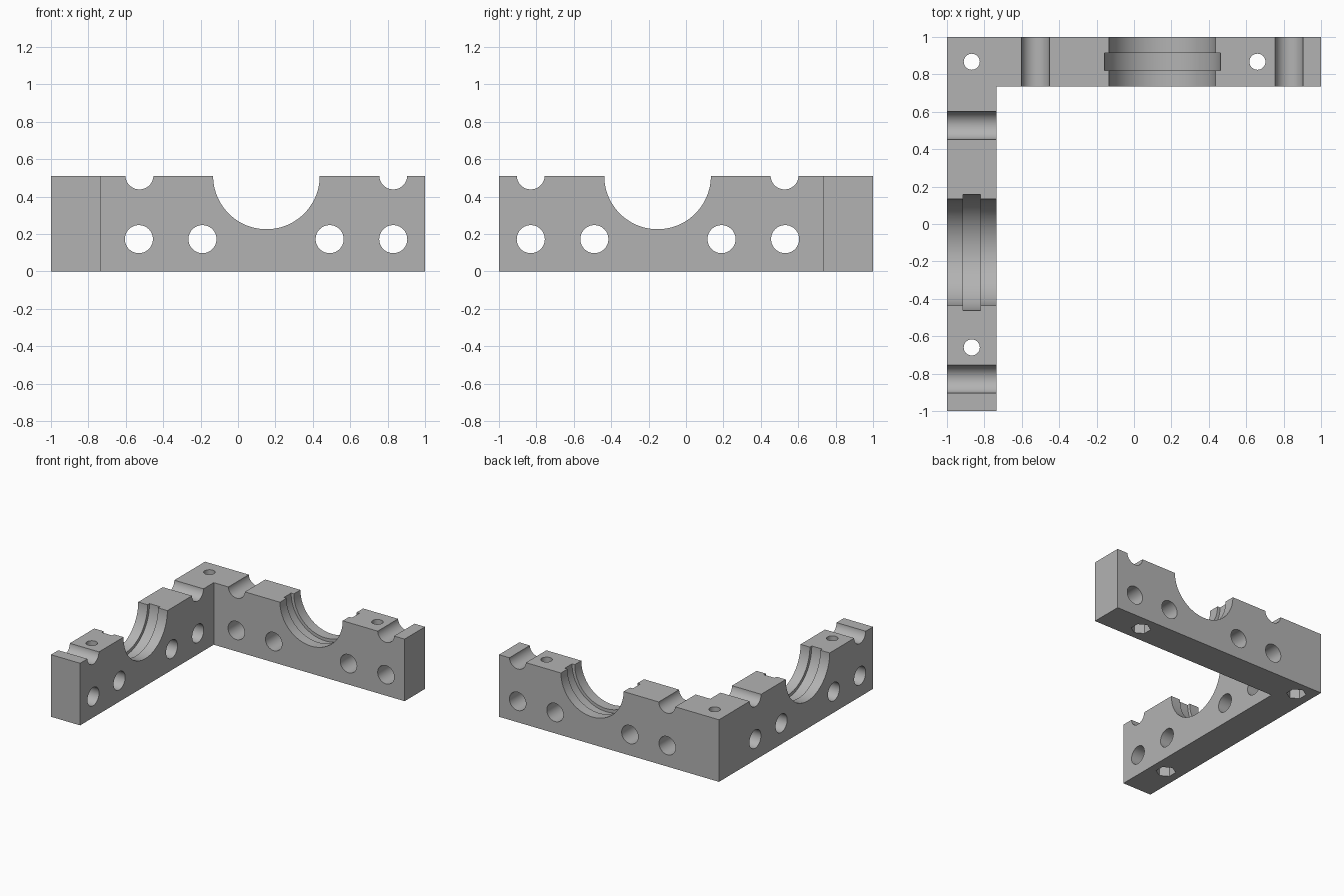
import bpy, bmesh, math
from mathutils import Matrix, Vector

cube = bpy.data.objects.get("Cube")
if cube:
    bpy.data.objects.remove(cube, do_unlink=True)

H = 0.51          # block height
W = 0.265         # arm width
MID = 1 - W / 2   # arm centre line

grey = bpy.data.materials.new("light grey")
grey.use_nodes = True
grey.diffuse_color = (0.45, 0.45, 0.45, 1)
grey.node_tree.nodes["Principled BSDF"].inputs["Base Color"].default_value = grey.diffuse_color


def make_object(name, bm):
    bmesh.ops.recalc_face_normals(bm, faces=bm.faces)
    mesh = bpy.data.meshes.new(name)
    bm.to_mesh(mesh)
    bm.free()
    mesh.materials.append(grey)
    obj = bpy.data.objects.new(name, mesh)
    bpy.context.collection.objects.link(obj)
    return obj


def rod(bm, centre, axis, radius, length, sides=64):
    """Cylinder or prism along an axis, used for cutting."""
    turn = Vector((0, 0, 1)).rotation_difference(Vector(axis)).to_matrix().to_4x4()
    bmesh.ops.create_cone(bm, cap_ends=True, segments=sides, radius1=radius,
                          radius2=radius, depth=length,
                          matrix=Matrix.Translation(centre) @ turn)


# L-shaped block
bm = bmesh.new()
inner = 1 - W
outline = [(-1, -1), (-inner, -1), (-inner, inner), (1, inner), (1, 1), (-1, 1)]
face = bm.faces.new([bm.verts.new((x, y, 0)) for x, y in outline])
top = bmesh.ops.extrude_face_region(bm, geom=[face])["geom"]
bmesh.ops.translate(bm, vec=(0, 0, H), verts=[v for v in top if isinstance(v, bmesh.types.BMVert)])
bracket = make_object("corner_bracket", bm)

# Cutters: the second arm mirrors the first across the diagonal
bores, grooves, pockets = bmesh.new(), bmesh.new(), bmesh.new()
for second in (False, True):
    def at(s, z):
        return (-MID, -s, z) if second else (s, MID, z)
    axis = (1, 0, 0) if second else (0, 1, 0)
    for s in (-0.53, -0.19, 0.49, 0.83):          # cross holes
        rod(bores, at(s, 0.172), axis, 0.075, 0.4)
    for s in (-0.527, 0.83):                      # rod notches
        rod(bores, at(s, H + 0.003), axis, 0.075, 0.4)
    rod(bores, at(0.152, H), axis, 0.285, 0.4, 96)    # bearing seat
    rod(grooves, at(0.152, H), axis, 0.31, 0.095, 96)  # bearing groove
    # Screw holes with hexagonal nut pockets; the corner one is shared
    for s in ((0.66,) if second else (-MID, 0.66)):
        rod(bores, at(s, H / 2), (0, 0, 1), 0.043, 1, 32)
        rod(pockets, at(s, 0), (0, 0, 1), 0.075, 0.16, 6)

cutters = [make_object(n, b) for n, b in
           (("bore_cutter", bores), ("groove_cutter", grooves), ("pocket_cutter", pockets))]
for cutter in cutters:
    cutter.hide_render = True
    mod = bracket.modifiers.new(cutter.name, "BOOLEAN")
    mod.operation = "DIFFERENCE"
    mod.solver = "EXACT"
    mod.object = cutter

# Bake the cuts, then remove the cutters
deps = bpy.context.evaluated_depsgraph_get()
result = bpy.data.meshes.new_from_object(bracket.evaluated_get(deps))
bracket.modifiers.clear()
bracket.data = result
result.materials.clear()
result.materials.append(grey)
for poly in result.polygons:
    poly.material_index = 0
for cutter in cutters:
    bpy.data.objects.remove(cutter, do_unlink=True)

# Smooth curved walls, sharp edges
bpy.ops.object.select_all(action="DESELECT")
bracket.select_set(True)
bpy.context.view_layer.objects.active = bracket
bpy.ops.object.shade_smooth_by_angle(angle=math.radians(30))
